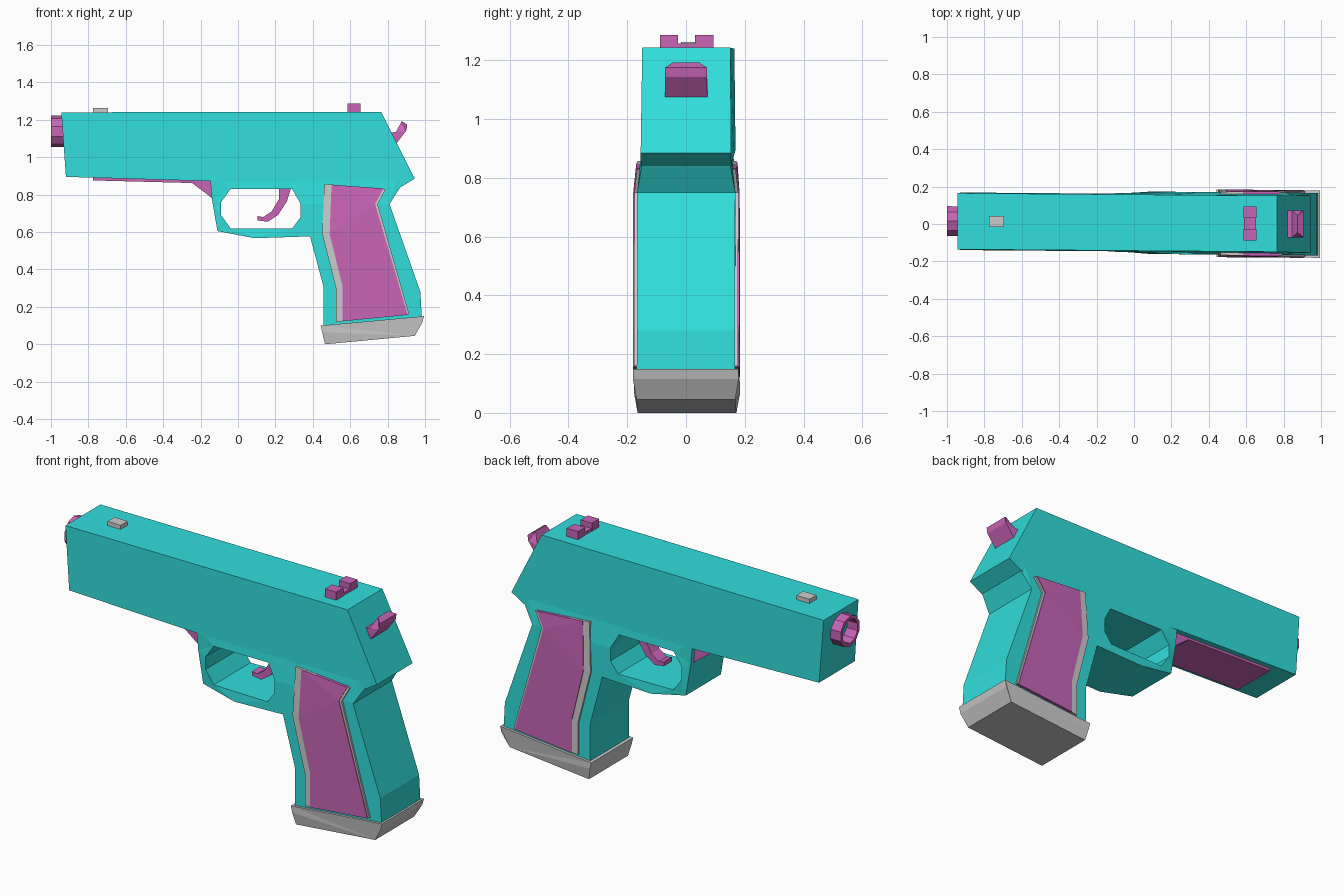
import bpy, bmesh, math

if "Cube" in bpy.data.objects:
    bpy.data.objects.remove(bpy.data.objects["Cube"])

CYAN, PINK = (0.03, 0.73, 0.71, 1), (0.58, 0.13, 0.47, 1)
mats = {}


def finish(name, bm, colour=None):
    """Turn a bmesh into an object, with the model's very slight yaw applied."""
    for v in bm.verts:
        v.co.y -= 0.008 * (v.co.x - 0.9)
    bmesh.ops.recalc_face_normals(bm, faces=bm.faces)
    me = bpy.data.meshes.new(name)
    bm.to_mesh(me)
    bm.free()
    ob = bpy.data.objects.new(name, me)
    bpy.context.collection.objects.link(ob)
    if colour:
        if colour not in mats:
            mats[colour] = bpy.data.materials.new("cyan" if colour == CYAN else "pink")
            mats[colour].diffuse_color = colour
        me.materials.append(mats[colour])
    return ob


def prism(name, loops, half, colour=None):
    """Side profile (outer loop plus holes) spanning both sides; half(x, z) is the half width."""
    bm = bmesh.new()
    caps = ([], [])
    for loop in loops:
        near = [bm.verts.new((x, -half(x, z), z)) for x, z in loop]
        far = [bm.verts.new((x, half(x, z), z)) for x, z in loop]
        n = len(loop)
        for i in range(n):
            j = (i + 1) % n
            bm.faces.new((near[i], near[j], far[j], far[i]))
        for cap, ring in zip(caps, (near, far)):
            cap += [bm.edges.get((ring[i], ring[(i + 1) % n])) for i in range(n)]
    for cap in caps:
        bmesh.ops.triangle_fill(bm, use_beauty=True, edges=cap, normal=(0, 1, 0))
    return finish(name, bm, colour)


def box(name, x0, x1, y0, y1, z0, z1, colour=None):
    bm = bmesh.new()
    bmesh.ops.create_cube(bm, size=1)
    for v in bm.verts:
        v.co = (x1 if v.co.x > 0 else x0, y1 if v.co.y > 0 else y0, z1 if v.co.z > 0 else z0)
    return finish(name, bm, colour)


# Slide
prism("slide", [[(-0.945, 1.24), (-0.92, 0.895), (-0.15, 0.872), (0.3, 0.86), (0.87, 0.84),
                 (0.945, 0.885), (0.765, 1.243)]],
      lambda x, z: 0.15 if z > 1 else 0.154, CYAN)

# Frame with grip and trigger guard opening
guard_hole = [(-0.04, 0.83), (-0.09, 0.76), (-0.09, 0.69), (-0.04, 0.62),
              (0.29, 0.62), (0.335, 0.68), (0.335, 0.75), (0.29, 0.83)]
prism("frame", [[(-0.15, 0.9), (-0.14, 0.78), (-0.11, 0.605), (0.09, 0.567), (0.385, 0.577),
                 (0.458, 0.305), (0.458, 0.09), (0.983, 0.14), (0.975, 0.28), (0.81, 0.75),
                 (0.868, 0.84), (0.85, 0.9), (0.3, 0.9)], guard_hole],
      lambda x, z: 0.151 if z > 0.835 or x < -0.1 else 0.158 if x < 0 or z > 0.8 else 0.167, CYAN)

# Base plate under the grip
prism("base_plate", [[(0.442, 0.10), (0.45, 0.065), (0.465, 0.0), (0.945, 0.045),
                      (0.985, 0.115), (0.995, 0.15)]],
      lambda x, z: 0.168 if z < 0.05 else 0.18)

# Grip panels: chamfered grey surround and coloured insert
prism("grip_panel_border", [[(0.462, 0.857), (0.45, 0.59), (0.525, 0.295), (0.525, 0.12),
                             (0.915, 0.16), (0.747, 0.75), (0.79, 0.83)]],
      lambda x, z: 0.168 if z > 0.8 else 0.177)
prism("grip_panel_insert", [[(0.50, 0.853), (0.49, 0.59), (0.56, 0.305), (0.56, 0.123),
                             (0.907, 0.157), (0.733, 0.75), (0.778, 0.833)]],
      lambda x, z: 0.172 if z > 0.8 else 0.181, PINK)

# Under rail in front of the trigger guard
prism("under_rail", [[(-0.775, 0.91), (-0.775, 0.876), (-0.245, 0.862), (-0.137, 0.78),
                      (-0.137, 0.91)]],
      lambda x, z: 0.125, PINK)

# Trigger
prism("trigger", [[(0.22, 0.85), (0.218, 0.775), (0.18, 0.71), (0.135, 0.68), (0.105, 0.685),
                   (0.105, 0.662), (0.16, 0.655), (0.215, 0.692), (0.262, 0.765), (0.288, 0.85)]],
      lambda x, z: 0.035, PINK)

# Hammer, narrowing at the top
prism("hammer", [[(0.78, 1.09), (0.81, 1.13), (0.845, 1.135), (0.875, 1.193), (0.905, 1.175),
                  (0.9, 1.143), (0.845, 1.07)]],
      lambda x, z: 0.045 if z > 1.19 else 0.072, PINK)

# Muzzle ring: open ten-sided tube
bm = bmesh.new()
rings = []
for x, r in ((-0.93, 0.084), (-1.0, 0.084), (-1.0, 0.066), (-0.93, 0.066)):
    rings.append([bm.verts.new((x, r * math.cos(a), 1.138 + r * math.sin(a)))
                  for a in (math.tau * i / 10 + math.pi / 10 for i in range(10))])
for k in range(4):
    a, b = rings[k], rings[(k + 1) % 4]
    for i in range(10):
        j = (i + 1) % 10
        bm.faces.new((a[i], a[j], b[j], b[i]))
finish("muzzle_ring", bm, PINK)

# Sights
prism("front_sight", [[(-0.775, 1.23), (-0.695, 1.23), (-0.695, 1.263), (-0.775, 1.263)]],
      lambda x, z: 0.03)
box("rear_sight_base", 0.588, 0.652, -0.09, 0.09, 1.23, 1.258, PINK)
for side, y in (("left", 0.06), ("right", -0.06)):
    box("rear_sight_" + side, 0.586, 0.654, y - 0.031, y + 0.031, 1.235, 1.287, PINK)

for m in bpy.data.materials:
    if m.users and not m.is_grease_pencil:
        m.use_nodes = True
        m.node_tree.nodes["Principled BSDF"].inputs["Base Color"].default_value = m.diffuse_color
